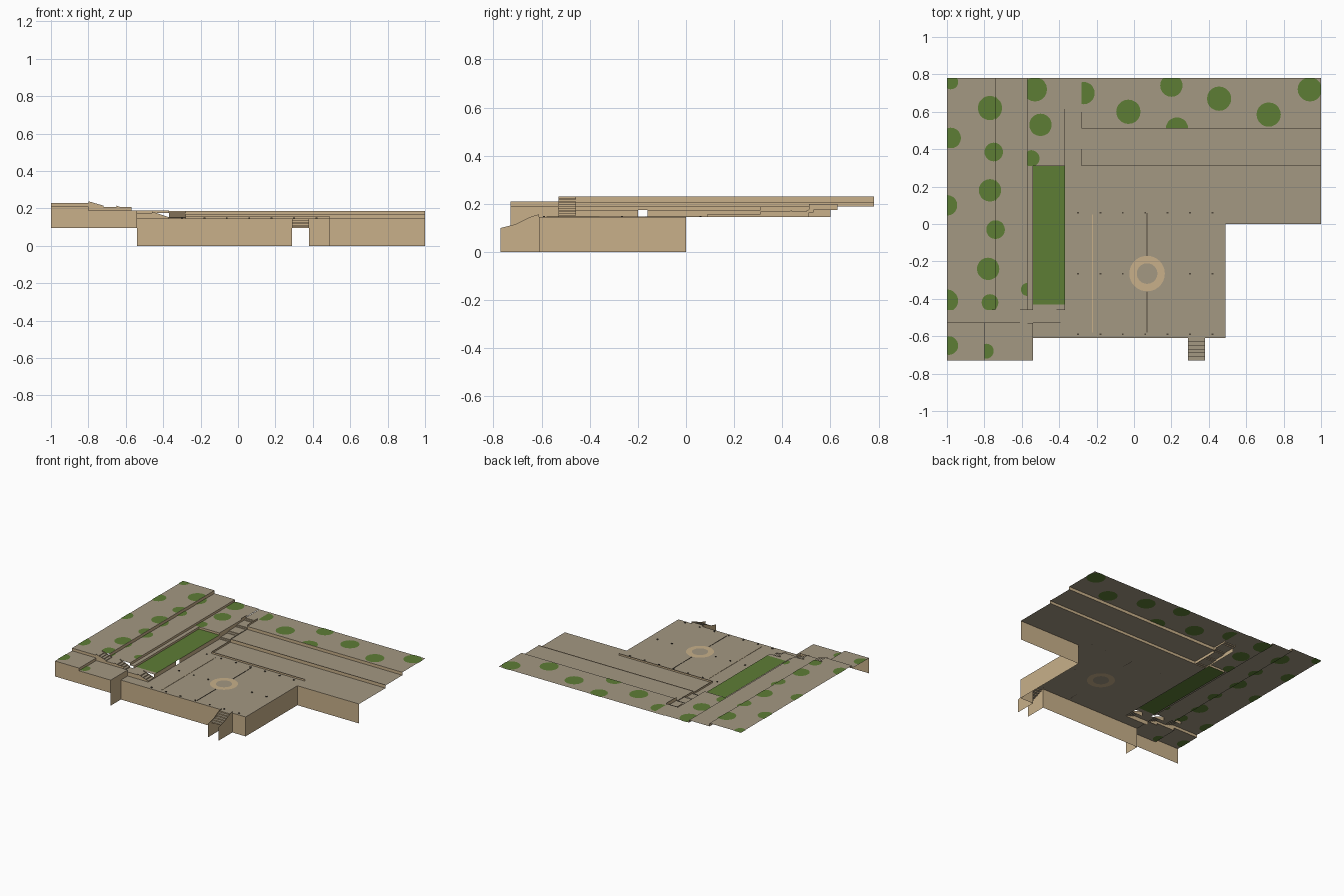
import bpy, bmesh, math
from mathutils import Vector

cube = bpy.data.objects.get("Cube")
if cube:
    bpy.data.objects.remove(cube, do_unlink=True)


def material(name, rgb):
    m = bpy.data.materials.new(name)
    m.use_nodes = True
    m.diffuse_color = (*rgb, 1)
    bsdf = m.node_tree.nodes["Principled BSDF"]
    bsdf.inputs["Base Color"].default_value = (*rgb, 1)
    bsdf.inputs["Roughness"].default_value = 0.9
    return m


PAVING = material("taupe paving", (0.37, 0.315, 0.225))
STONE = material("tan stone", (0.58, 0.434, 0.254))
GRASS = material("grass green", (0.11, 0.205, 0.036))
DARK = material("dark trim", (0.08, 0.065, 0.045))


def sheet(name, polys, mat):
    """Object made of separate flat polygons."""
    bm = bmesh.new()
    for poly in polys:
        bm.faces.new([bm.verts.new(p) for p in poly])
    bmesh.ops.remove_doubles(bm, verts=bm.verts, dist=1e-5)
    me = bpy.data.meshes.new(name)
    bm.to_mesh(me)
    bm.free()
    me.materials.append(mat)
    ob = bpy.data.objects.new(name, me)
    bpy.context.collection.objects.link(ob)
    return ob


def floor(name, x0, x1, y0, y1, z, mat=PAVING):
    return sheet(name, [[(x0, y0, z), (x1, y0, z), (x1, y1, z), (x0, y1, z)]], mat)


def wall(name, path, z0, z1, mat=STONE):
    """Upright sheet following a plan path."""
    return sheet(name, [[(*a, z0), (*b, z0), (*b, z1), (*a, z1)]
                        for a, b in zip(path, path[1:])], mat)


def box(name, x0, x1, y0, y1, z0, z1, mat):
    bm = bmesh.new()
    bmesh.ops.create_cube(bm, size=1)
    for v in bm.verts:
        v.co = Vector(((x0, x1)[v.co.x > 0], (y0, y1)[v.co.y > 0], (z0, z1)[v.co.z > 0]))
    me = bpy.data.meshes.new(name)
    bm.to_mesh(me)
    bm.free()
    me.materials.append(mat)
    ob = bpy.data.objects.new(name, me)
    bpy.context.collection.objects.link(ob)
    return ob


def stairs(name, a, b, side, z0, z1, steps=4):
    """Flight rising from plan point a to b; side is the vector across it."""
    a, b, side = Vector(a), Vector(b), Vector(side)
    treads, risers = [], []
    for i in range(steps):
        p, q = a.lerp(b, i / steps), a.lerp(b, (i + 1) / steps)
        lo, hi = (z0 + (z1 - z0) * k / steps for k in (i, i + 1))
        risers.append([(*p, lo), (*(p + side), lo), (*(p + side), hi), (*p, hi)])
        treads.append([(*p, hi), (*(p + side), hi), (*(q + side), hi), (*q, hi)])
    sheet(name + "_treads", treads, PAVING)
    sheet(name + "_risers", risers, STONE)
    # cheek walls on both sides
    sheet(name + "_cheeks", [[(*(a + o), z0), (*(b + o), z0), (*(b + o), z1 + .008),
                              (*(a + o), z0 + .008)] for o in (side * 0, side)], STONE)


COURT, BED, MID, LOWER, WALK, UPPER, TOP = .145, .175, .165, .187, .19, .207, .23

# Courtyard and the terraces behind it
floor("courtyard", -.37, .49, -.61, .31, COURT)
floor("courtyard_corner", -.54, -.37, -.61, -.53, COURT)
floor("side_court", .49, 1, 0, .31, COURT)
floor("middle_terrace", -.28, 1, .31, .51, MID)
floor("back_terrace", -.28, 1, .51, .78, LOWER)
wall("middle_riser", [(-.28, .31), (1, .31)], COURT, MID + .004)
wall("back_riser", [(-.28, .51), (1, .51)], MID, LOWER)

# Western terraces
floor("top_terrace", -1, -.74, -.46, .78, TOP)
floor("upper_terrace", -.74, -.57, -.46, .78, UPPER)
floor("walk_edge", -.57, -.54, -.46, .31, WALK)
floor("walk_back", -.57, -.37, .31, .78, WALK)
floor("planting_bed", -.54, -.37, -.43, .31, BED, GRASS)
floor("bed_border", -.54, -.37, -.46, -.43, BED)
wall("top_riser", [(-.74, -.46), (-.74, .78)], UPPER, TOP)
wall("upper_riser", [(-.57, -.46), (-.57, .78)], WALK, UPPER)
wall("bed_back_riser", [(-.54, -.46), (-.54, .31), (-.37, .31)], BED, WALK)
wall("bed_wall_south", [(-.37, -.46), (-.37, -.2)], COURT, BED)
wall("bed_wall_north", [(-.37, -.16), (-.37, .31)], COURT, BED)
floor("front_terrace_high", -1, -.8, -.73, -.53, .21)
floor("front_terrace_low", -.8, -.54, -.73, -.53, WALK)
wall("front_terrace_step", [(-.8, -.73), (-.8, -.53)], WALK, .21)

# East-west stepped path
levels = [(-1, -.8, TOP), (-.72, -.65, UPPER), (-.57, -.46, BED)]
for i, (x0, x1, z) in enumerate(levels):
    nxt = levels[i + 1] if i < 2 else (-.37, 0, COURT)
    floor(f"cross_path_{i}", x0, x1, -.53, -.46, z)
    stairs(f"cross_stairs_{i}", (nxt[0], -.53), (x1, -.53), (0, .07), nxt[2], z)
wall("path_wall_high", [(-1, -.53), (-.8, -.53)], .21, TOP)
wall("path_wall_middle", [(-.8, -.53), (-.57, -.53)], WALK, UPPER)
wall("path_wall_low", [(-.57, -.53), (-.46, -.53)], COURT, BED)

# North-south stepped path
flights = [(.31, .34, COURT, .155), (.4, .44, .155, MID), (.5, .53, MID, BED),
           (.6, .63, BED, LOWER)]
for i, (y0, y1, z0, z1) in enumerate(flights):
    stairs(f"garden_stairs_{i}", (-.37, y0), (-.37, y1), (.09, 0), z0, z1, 2)
    end = flights[i + 1][0] if i < 3 else .78
    floor(f"garden_path_{i}", -.37, -.28, y1, end, z1)
wall("garden_path_west_wall", [(-.37, .31), (-.37, .6)], COURT, WALK)
wall("garden_path_east_wall", [(-.28, .31), (-.28, .51)], COURT, MID + .004)
wall("garden_path_upper_wall", [(-.28, .51), (-.28, .63)], BED, .2)
wall("garden_path_gate_wall", [(-.37, .57), (-.37, .63)], BED, .2)

# Low curb round the inner court
wall("court_curb", [(-.28, .31), (-.28, .09), (.49, .09)], COURT, .158)

# Retaining walls
wall("south_wall_west", [(-.54, -.73), (-.54, -.61), (.29, -.61)], 0, COURT)
wall("south_wall_east", [(.38, -.61), (.49, -.61), (.49, 0), (1, 0)], 0, COURT)
wall("corner_wall_top", [(-.54, -.73), (-.54, -.53)], COURT, WALK)
wall("terrace_front_high", [(-1, -.73), (-.8, -.73)], .095, .21)
wall("terrace_front_low", [(-.8, -.73), (-.54, -.73)], .095, WALK)

# Entrance stairs with wing walls standing clear below
stairs("entrance_stairs", (.29, -.73), (.29, -.61), (.09, 0), .095, COURT, 6)
sheet("entrance_wing_walls", [[(x, -.77, 0), (x, -.61, 0), (x, -.61, .157), (x, -.65, .145),
                               (x, -.71, .115), (x, -.77, .1)] for x in (.29, .38)], STONE)


def disc(name, x, y, r, z, bounds, mat=GRASS, sides=20):
    """Thin round plate, trimmed to the terrace it lies in."""
    x0, x1, y0, y1 = bounds
    ring = []
    for i in range(sides):
        t = math.tau * i / sides
        ring.append((min(max(x + r * math.cos(t), x0), x1),
                     min(max(y + r * math.sin(t), y0), y1)))
    sheet(name, [[(*p, z + d) for p in ring] for d in (-.002, .002)], mat)


# Grass patches on each terrace
back = (-.28, 1, .51, .78)
for i, (x, y, r) in enumerate([(-.27, .7, .06), (-.03, .6, .065), (.2, .74, .06), (.23, .51, .06),
                               (.455, .67, .065), (.72, .585, .065), (.94, .72, .065)]):
    disc(f"back_grass_{i}", x, y, r, LOWER, back)
for i, (x, y, r) in enumerate([(-.98, .76, .04), (-.98, .46, .055), (-1, .1, .055),
                               (-1, -.41, .06)]):
    disc(f"top_grass_{i}", x, y, r, TOP, (-1, -.74, -.46, .78))
# patches crossing the riser lie on both levels
for i, (x, y, r) in enumerate([(-.77, .62, .065), (-.75, .385, .05), (-.77, .18, .06),
                               (-.74, -.03, .05), (-.78, -.24, .06), (-.77, -.42, .045)]):
    disc(f"ridge_grass_high_{i}", x, y, r, TOP, (-1, -.74, -.46, .78))
    if x + r > -.73:
        disc(f"ridge_grass_low_{i}", x, y, r, UPPER, (-.74, -.57, -.46, .78))
for i, (x, y, r) in enumerate([(-.53, .72, .065), (-.5, .53, .06), (-.55, .35, .045)]):
    disc(f"walk_grass_{i}", x, y, r, WALK, (-.57, -.37, .31, .78))
disc("upper_grass", -.57, -.35, .035, UPPER, (-.74, -.57, -.46, .78))
disc("front_grass_high", -.99, -.65, .05, .21, (-1, -.8, -.73, -.53))
disc("front_grass_low", -.79, -.68, .04, WALK, (-.8, -.54, -.73, -.53))

# Round stone ring in the courtyard
ring = []
for i in range(32):
    a, b = math.tau * i / 32, math.tau * (i + 1) / 32
    for d in (-.002, .003):
        ring.append([(.07 + r * math.cos(t), -.265 + r * math.sin(t), COURT + d)
                     for r, t in ((.055, a), (.095, a), (.095, b), (.055, b))])
sheet("stone_ring", ring, STONE)

# Paving joints and small studs
box("joint_north", .068, .072, -.17, .06, COURT, COURT + .002, DARK)
box("joint_south", .068, .072, -.58, -.36, COURT, COURT + .002, DARK)
box("stone_band", -.224, -.22, -.58, .05, COURT, COURT + .002, STONE)
for row, y in (("north", .06), ("middle", -.265), ("south", -.59)):
    for i in range(7):
        x = -.3 + i * .12
        if y != -.265 or abs(x - .07) > .11:
            box(f"stud_{row}_{i}", x - .005, x + .005, y - .004, y + .004,
                COURT, COURT + .005, DARK)
